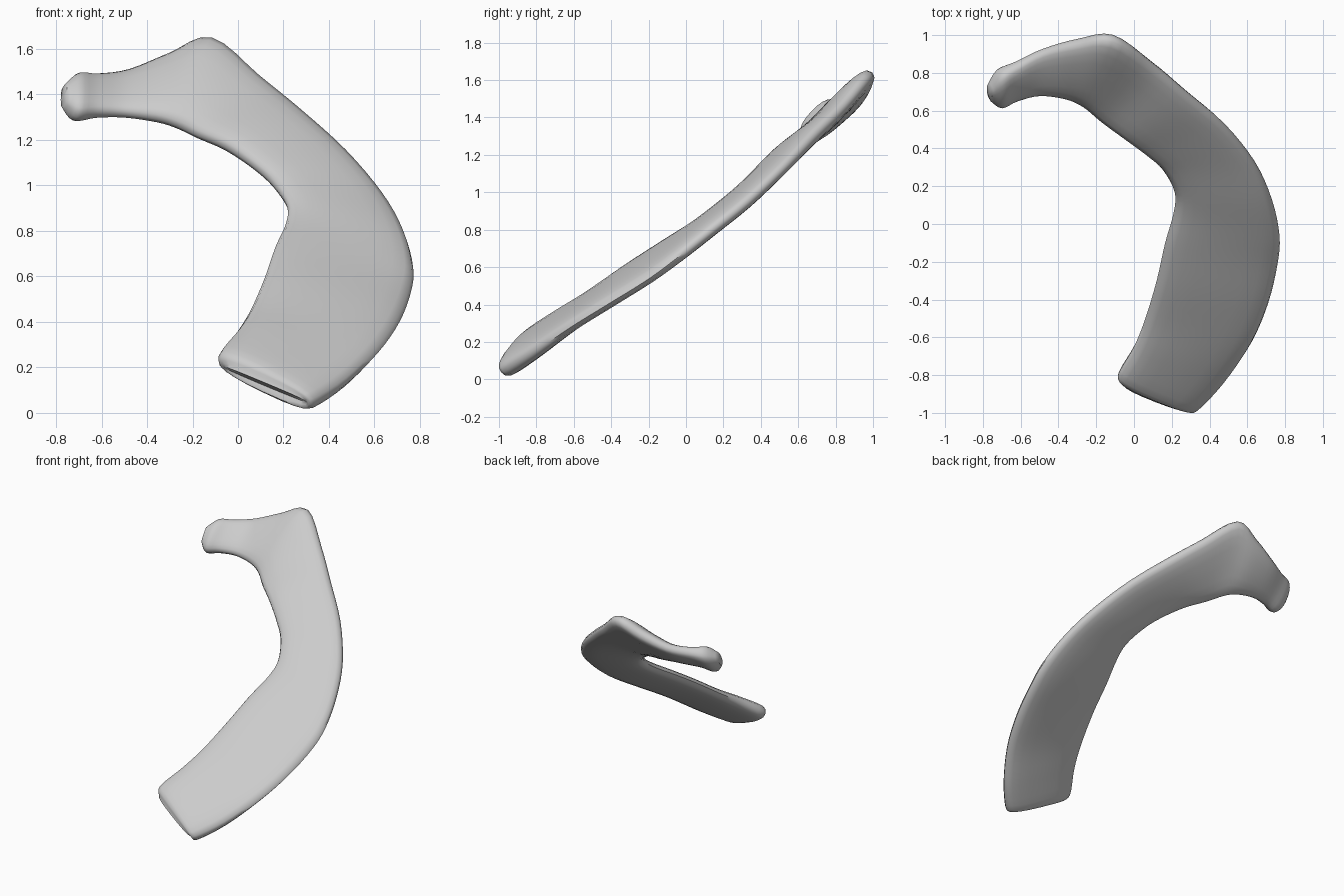
import bpy, bmesh, math
from mathutils import Vector

if "Cube" in bpy.data.objects:
    bpy.data.objects.remove(bpy.data.objects["Cube"])

# Stations along the rib: inner edge xyz, outer edge xyz, thickness
STATIONS = [
    (-0.06, -0.84, 0.20, 0.30, -0.98, 0.05, 0.07),
    (-0.085, -0.80, 0.25, 0.34, -0.975, 0.04, 0.13),
    (0.00, -0.65, 0.36, 0.48, -0.83, 0.13, 0.12),
    (0.06, -0.50, 0.46, 0.62, -0.63, 0.27, 0.10),
    (0.12, -0.30, 0.60, 0.71, -0.42, 0.40, 0.10),
    (0.165, -0.10, 0.73, 0.76, -0.21, 0.53, 0.10),
    (0.21, 0.06, 0.83, 0.77, -0.06, 0.64, 0.10),
    (0.215, 0.17, 0.91, 0.73, 0.13, 0.79, 0.10),
    (0.15, 0.29, 1.01, 0.64, 0.33, 0.95, 0.10),
    (0.06, 0.37, 1.09, 0.48, 0.53, 1.14, 0.10),
    (-0.06, 0.46, 1.17, 0.28, 0.70, 1.32, 0.11),
    (-0.18, 0.55, 1.22, 0.10, 0.85, 1.47, 0.11),
    (-0.27, 0.63, 1.26, -0.11, 0.99, 1.64, 0.12),
    (-0.36, 0.67, 1.29, -0.30, 0.97, 1.57, 0.11),
    (-0.50, 0.685, 1.31, -0.48, 0.92, 1.50, 0.09),
    (-0.62, 0.66, 1.31, -0.62, 0.85, 1.48, 0.10),
    (-0.71, 0.63, 1.30, -0.71, 0.80, 1.48, 0.13),
    (-0.765, 0.66, 1.35, -0.765, 0.72, 1.44, 0.07),
]
SIDES, STEPS = 20, 4


def spline(a, b, c, d, t):
    return 0.5 * (2 * b + (c - a) * t + (2 * a - 5 * b + 4 * c - d) * t * t
                  + (3 * b - a - 3 * c + d) * t ** 3)


def station(u):
    last = len(STATIONS) - 1
    i = min(int(u), last - 1)
    pts = [STATIONS[min(max(i + k, 0), last)] for k in (-1, 0, 1, 2)]
    v = [spline(*q, u - i) for q in zip(*pts)]
    return Vector(v[0:3]), Vector(v[3:6]), v[6]


def power(v, p):
    return math.copysign(abs(v) ** p, v)


# Loft a flattened rounded section from the broad end to the small head
bm = bmesh.new()
rings = []
count = (len(STATIONS) - 1) * STEPS
for k in range(count + 1):
    u = k / STEPS
    inner, outer, thick = station(u)
    a, b = station(max(u - 0.5, 0)), station(min(u + 0.5, len(STATIONS) - 1))
    tangent = (b[0] + b[1]) - (a[0] + a[1])
    half = (outer - inner) / 2
    normal = tangent.cross(half).normalized() * thick / 2
    mid = (inner + outer) / 2
    ring = []
    for s in range(SIDES):
        ang = 2 * math.pi * s / SIDES
        ring.append(bm.verts.new(mid + half * power(math.cos(ang), 0.8)
                                 + normal * power(math.sin(ang), 0.7)))
    rings.append(ring)
for r0, r1 in zip(rings, rings[1:]):
    for s in range(SIDES):
        n = (s + 1) % SIDES
        bm.faces.new((r0[s], r0[n], r1[n], r1[s]))

# Close the ends, the broad one slightly hollowed
for ring, nxt, inset in ((rings[0], rings[1], 0.3), (rings[-1], rings[-2], -0.3)):
    centre = sum((v.co for v in ring), Vector()) / SIDES
    inward = sum((v.co for v in nxt), Vector()) / SIDES - centre
    tip = bm.verts.new(centre + inward * inset)
    for s in range(SIDES):
        bm.faces.new((ring[s], ring[(s + 1) % SIDES], tip))
bmesh.ops.recalc_face_normals(bm, faces=bm.faces)

mesh = bpy.data.meshes.new("rib_bone")
bm.to_mesh(mesh)
bm.free()
rib = bpy.data.objects.new("rib_bone", mesh)
bpy.context.collection.objects.link(rib)
bpy.context.view_layer.objects.active = rib
rib.select_set(True)
bpy.ops.object.shade_smooth_by_angle(angle=math.radians(50))
